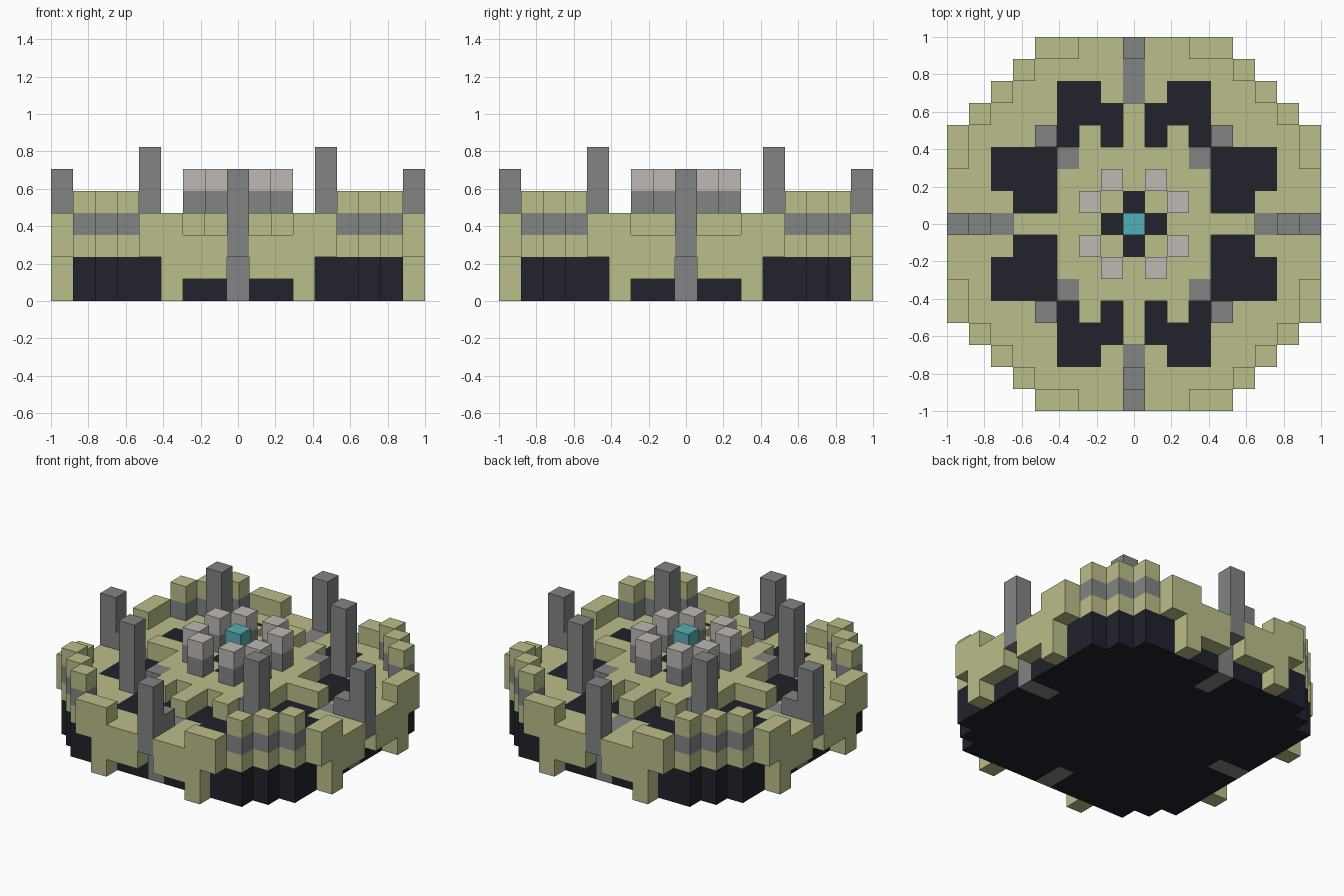
import bpy, bmesh
from mathutils import Vector

cube = bpy.data.objects.get("Cube")
if cube:
    bpy.data.objects.remove(cube)

UNIT = 2 / 17  # size of one block


def material(name, rgb):
    m = bpy.data.materials.new(name)
    m.use_nodes = True
    m.diffuse_color = (*rgb, 1)
    bsdf = next(n for n in m.node_tree.nodes if n.type == 'BSDF_PRINCIPLED')
    bsdf.inputs["Base Color"].default_value = (*rgb, 1)
    return m


SAND = material("pale olive", (0.50, 0.51, 0.25))
GRAY = material("mid gray", (0.23, 0.23, 0.23))
LIGHT = material("light stone", (0.51, 0.48, 0.45))
DARK = material("near black", (0.015, 0.016, 0.025))
TEAL = material("teal", (0.09, 0.43, 0.46))


def around(*cells):
    """Mirror cells across both axes and both diagonals."""
    out = set()
    for a, b in cells:
        for s in (-1, 1):
            for t in (-1, 1):
                out |= {(a * s, b * t), (b * t, a * s)}
    return out


def mirrored(*cells):
    """Mirror cells across both axes only."""
    return {(a * s, b * t) for a, b in cells for s in (-1, 1) for t in (-1, 1)}


def stack(cells, low, high):
    return {(i, j, k) for i, j in cells for k in range(low, high)}


def part(name, blocks, mat):
    """Outer skin of a set of unit blocks as one clean mesh."""
    bm = bmesh.new()
    for b in blocks:
        centre = Vector(b) + Vector((0, 0, 0.5))
        for axis in range(3):
            for s in (-1, 1):
                n = Vector((0, 0, 0))
                n[axis] = s
                if tuple(int(v) for v in Vector(b) + n) in blocks:
                    continue
                u = Vector((0, 0, 0))
                u[(axis + 1) % 3] = 0.5
                w = n.cross(u)
                c = centre + n * 0.5
                corners = (c - u - w, c + u - w, c + u + w, c - u + w)
                bm.faces.new([bm.verts.new(p * UNIT) for p in corners])
    bmesh.ops.remove_doubles(bm, verts=bm.verts[:], dist=0.001)
    bmesh.ops.dissolve_limit(bm, angle_limit=0.01, verts=bm.verts[:], edges=bm.edges[:])
    bmesh.ops.recalc_face_normals(bm, faces=bm.faces[:])
    me = bpy.data.meshes.new(name)
    bm.to_mesh(me)
    bm.free()
    me.materials.append(mat)
    ob = bpy.data.objects.new(name, me)
    bpy.context.collection.objects.link(ob)
    return ob


# Plan regions
span = range(-8, 9)
disc = {(i, j) for i in span for j in span
        if abs(i) + abs(j) <= 12}
rim = {c for c in disc if max(abs(c[0]), abs(c[1])) == 8}
core = disc - rim
spokes = around((6, 0), (7, 0))
pillars = around((8, 0))
battlements = around((5, 7), (6, 6))
panels = around((3, 6), (2, 6), (3, 5), (2, 5), (1, 5), (3, 4), (1, 4))
panels |= mirrored((4, 2))
corner_towers = around((4, 4))
corner_pads = around((3, 3))
cross = around((1, 0))
hub = {(i, j) for i in range(-3, 4) for j in range(-3, 4)}
hub |= around((4, 0), (5, 0)) | mirrored((2, 4))

# Base disc and the dark floor panels
part("base_disc", stack(core - spokes, 0, 2), DARK)
part("floor_panels", stack(panels, 2, 3), DARK)

# Floor deck with the outer rim, its legs and raised ends
deck = stack(core - spokes - panels - corner_towers, 2, 3)
deck |= stack(around((8, 1), (8, 2)), 1, 3)
deck |= stack(around((8, 3)), 0, 4) | stack(around((8, 4)), 2, 4)
part("deck_and_rim", deck, SAND)

# Striped battlements on the diagonals
part("battlement_bands", stack(battlements, 3, 4), GRAY)
part("battlement_caps", stack(battlements, 4, 5), SAND)

# Stepped pillars at the four sides
steps = stack(around((6, 0)), 0, 3) | stack(around((7, 0)), 0, 4)
steps.discard((0, 7, 3))
part("side_pillars", steps | stack(pillars, 2, 6), GRAY)

# Raised central platform
part("platform", stack(hub - corner_pads - cross, 3, 4), SAND)
part("platform_corners", stack(corner_pads, 3, 4), GRAY)
part("platform_cross", stack(cross, 3, 4), DARK)
part("corner_towers", stack(corner_towers, 2, 7), GRAY)

# Ring of small posts and the centre crystal
posts = around((2, 1))
part("post_bases", stack(posts, 4, 5), GRAY)
part("post_caps", stack(posts, 5, 6), LIGHT)
part("centre_crystal", stack({(0, 0)}, 4, 6), TEAL)
